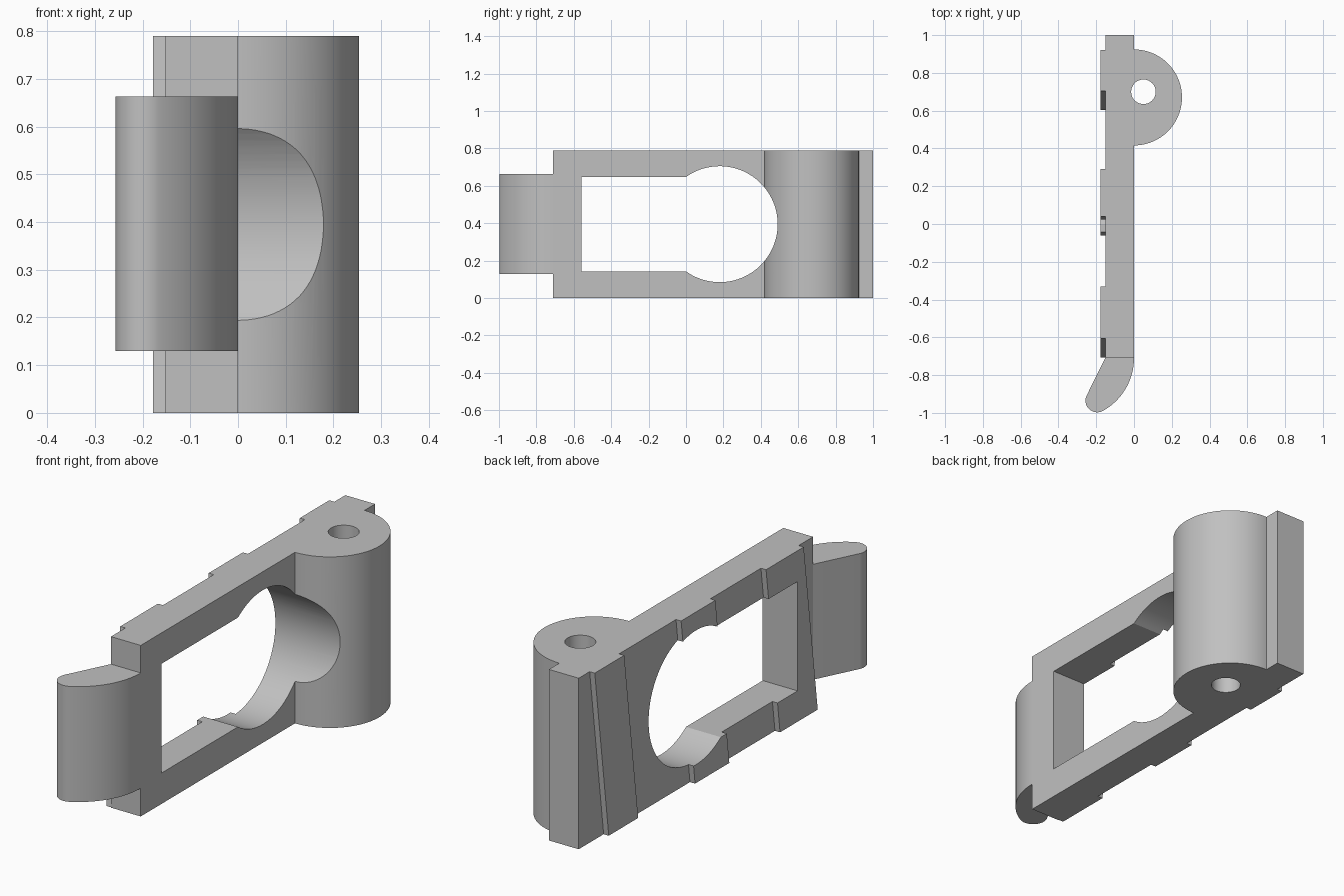
import bpy, bmesh
from math import sin, cos, radians, acos, degrees

cube = bpy.data.objects.get("Cube")
if cube:
    bpy.data.objects.remove(cube, do_unlink=True)

GREY = (0.53, 0.53, 0.53, 1)
mat = bpy.data.materials.new("plain grey")
mat.use_nodes = True
mat.diffuse_color = GREY
mat.node_tree.nodes["Principled BSDF"].inputs["Base Color"].default_value = GREY

HEIGHT = 0.79
BACK = -0.152      # flat side of the plate
MID = HEIGHT / 2


def arc(cx, cy, r, start, end, n=48):
    """Points along a circular arc, angles in degrees."""
    steps = [radians(start + (end - start) * i / n) for i in range(n + 1)]
    return [(cx + r * cos(a), cy + r * sin(a)) for a in steps]


def prism(name, points, low, high, axis="z"):
    """Extrude a profile: (x, y) along z, or (y, z) along x."""
    place = (lambda p, d: (p[0], p[1], d)) if axis == "z" else (lambda p, d: (d, p[0], p[1]))
    bm = bmesh.new()
    bottom = [bm.verts.new(place(p, low)) for p in points]
    top = [bm.verts.new(place(p, high)) for p in points]
    bm.faces.new(bottom)
    bm.faces.new(top)
    for i in range(len(points)):
        j = (i + 1) % len(points)
        bm.faces.new((bottom[i], bottom[j], top[j], top[i]))
    bmesh.ops.recalc_face_normals(bm, faces=bm.faces)
    mesh = bpy.data.meshes.new(name)
    bm.to_mesh(mesh)
    bm.free()
    mesh.materials.append(mat)
    obj = bpy.data.objects.new(name, mesh)
    bpy.context.collection.objects.link(obj)
    return obj


def activate(obj):
    bpy.ops.object.select_all(action="DESELECT")
    obj.select_set(True)
    bpy.context.view_layer.objects.active = obj


def cut(obj, cutter):
    mod = obj.modifiers.new("cut", "BOOLEAN")
    mod.operation = "DIFFERENCE"
    mod.solver = "EXACT"
    mod.object = cutter
    activate(obj)
    bpy.ops.object.modifier_apply(modifier=mod.name)


# Plate with half-round barrel
body = prism("plate_and_barrel",
             [(BACK, -0.71), (0, -0.71)] + arc(0, 0.67, 0.254, -90, 90, 64)
             + [(0, 1), (BACK, 1)], 0, HEIGHT)

# Curved latch at the front end
hook = prism("latch_hook",
             [(BACK, -0.71)] + arc(-0.195, -0.935, 0.062, -206.5, -61, 24)
             + arc(-0.319, -0.71, 0.319, -61, 0, 32)[1:], 0.13, 0.663)

# Slanted raised bands on the flat side: (top start, top end)
bands = []
for i, (start, end) in enumerate([(0.92, 0.705), (0.29, 0.04), (-0.33, -0.605)]):
    slant = 0.102
    outline = [(start, HEIGHT), (end, HEIGHT), (end - slant, 0), (start - slant, 0)]
    bands.append(prism(f"raised_band_{i + 1}", outline, -0.178, BACK, "x"))

# Keyhole window through plate, barrel and bands
R, CY = 0.31, 0.18
a = degrees(acos(-CY / R))
keyhole = arc(CY, MID, R, -a, a, 80)
window = prism("window_cutter",
               [(-0.56, keyhole[-1][1]), (-0.56, keyhole[0][1])] + keyhole,
               -0.4, 0.4, "x")
# Pin hole down the barrel
pin = prism("pin_cutter", arc(0.05, 0.70, 0.065, 0, 352.5, 47), -0.1, HEIGHT + 0.1)

cut(body, window)
cut(body, pin)
for band in bands:
    cut(band, window)
for cutter in (window, pin):
    bpy.data.objects.remove(cutter, do_unlink=True)

for obj in [body, hook] + bands:
    activate(obj)
    bpy.ops.object.shade_smooth_by_angle(angle=radians(25))
